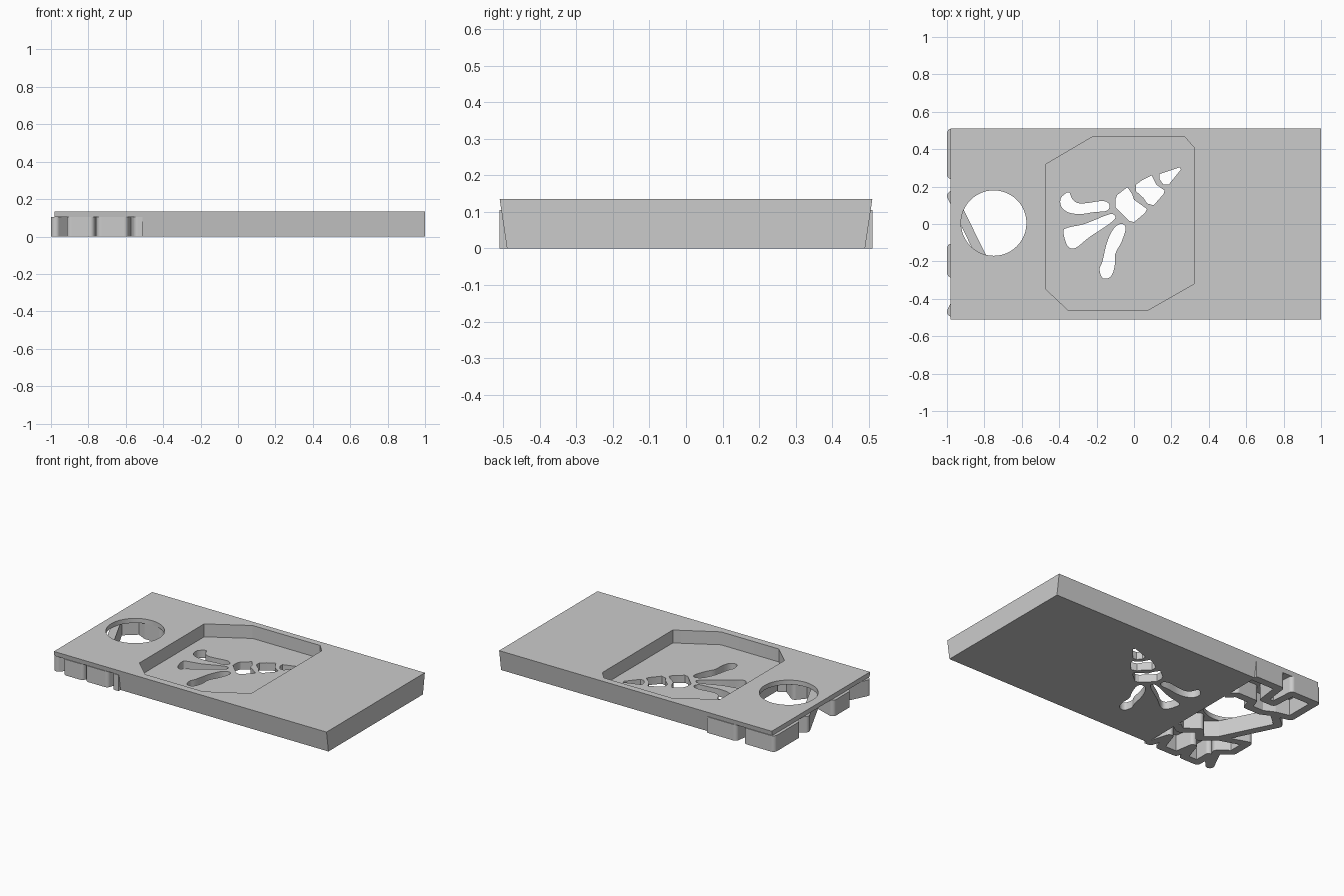
import bpy, bmesh, math
from mathutils import Vector

if "Cube" in bpy.data.objects:
    bpy.data.objects.remove(bpy.data.objects["Cube"])

grey = bpy.data.materials.new("light_grey")
grey.diffuse_color = (0.6, 0.6, 0.6, 1)
grey.use_nodes = True
grey.node_tree.nodes["Principled BSDF"].inputs["Base Color"].default_value = grey.diffuse_color


def finish(bm, name):
    bmesh.ops.recalc_face_normals(bm, faces=bm.faces)
    me = bpy.data.meshes.new(name)
    bm.to_mesh(me)
    bm.free()
    ob = bpy.data.objects.new(name, me)
    bpy.context.collection.objects.link(ob)
    me.materials.append(grey)
    return ob


def prism(bm, pts, z0, z1):
    face = bm.faces.new([bm.verts.new((x, y, z0)) for x, y in pts])
    ext = bmesh.ops.extrude_face_region(bm, geom=[face])["geom"]
    top = [v for v in ext if isinstance(v, bmesh.types.BMVert)]
    bmesh.ops.translate(bm, verts=top, vec=(0, 0, z1 - z0))


def circle(cx, cy, r, n):
    return [(cx + r * math.cos(2 * math.pi * i / n),
             cy + r * math.sin(2 * math.pi * i / n)) for i in range(n)]


def rounded(pts, steps=4):
    """Closed smooth loop through the points."""
    p, out = [Vector(q) for q in pts], []
    n = len(p)
    for i in range(n):
        a, b, c, d = p[i - 1], p[i], p[(i + 1) % n], p[(i + 2) % n]
        for s in range(steps):
            t = s / steps
            q = (2 * b + (c - a) * t + (2 * a - 5 * b + 4 * c - d) * t**2
                 + (3 * b - a - 3 * c + d) * t**3) / 2
            out.append((q.x, q.y))
    return out


def cut(target, pts, z0, z1):
    bm = bmesh.new()
    prism(bm, pts, z0, z1)
    tool = finish(bm, "cutter")
    tool.hide_render = True
    mod = target.modifiers.new("cut", 'BOOLEAN')
    mod.operation, mod.solver, mod.object = 'DIFFERENCE', 'EXACT', tool
    bpy.context.view_layer.objects.active = target
    bpy.ops.object.modifier_apply(modifier=mod.name)
    bpy.data.objects.remove(tool)


# Body: solid block with a thin overhanging plate, sides flaring upwards
H, STEP, PLATE = 0.135, -0.515, 0.105
profile = [(STEP, 0), (1, 0), (1, H), (-0.98, H), (-0.98, PLATE), (STEP, PLATE)]
bm = bmesh.new()
rings = [[bm.verts.new((x, s * (0.49 + 0.02 * z / H), z)) for x, z in profile]
         for s in (-1, 1)]
for ring in rings:
    bm.faces.new(ring)
for i in range(6):
    j = (i + 1) % 6
    bm.faces.new((rings[0][i], rings[0][j], rings[1][j], rings[1][i]))
body = finish(bm, "body")

# Shallow eight-sided pocket and round finger hole
pocket = [(-.22, .467), (.27, .467), (.32, .41), (.32, -.32),
          (.07, -.463), (-.35, -.463), (-.47, -.35), (-.47, .32)]
cut(body, pocket, 0.05, 0.3)
cut(body, circle(-.75, .005, .175, 48), 0.05, 0.3)

# Three tapering root segments
roots = [
    [(-.10, .13), (-.09, .155), (-.035, .197), (-.01, .16), (0, .13),
     (.07, .08), (.06, .06), (0, .01), (-.025, .016), (-.10, .09)],
    [(.01, .21), (.045, .235), (.094, .26), (.12, .21), (.163, .18),
     (.158, .16), (.105, .10), (.07, .11), (.05, .14), (.01, .176)],
    [(.136, .267), (.245, .303), (.25, .29), (.185, .21), (.158, .21), (.136, .24)],
]
for pts in roots:
    cut(body, pts, -0.1, 0.2)

# Three rounded leaves
leaves = [
    [(-.39, .14), (-.35, .17), (-.33, .134), (-.30, .112), (-.25, .112), (-.163, .123),
     (-.13, .10), (-.147, .07), (-.21, .064), (-.29, .053), (-.355, .064), (-.39, .096)],
    [(-.377, -.043), (-.355, -.02), (-.265, 0), (-.158, .043), (-.115, .053),
     (-.1, .032), (-.14, -.005), (-.238, -.07), (-.313, -.128), (-.355, -.118)],
    [(-.094, -.01), (-.06, 0), (-.045, -.027), (-.067, -.096), (-.1, -.16), (-.104, -.23),
     (-.126, -.283), (-.168, -.289), (-.184, -.24), (-.168, -.198), (-.147, -.107), (-.12, -.043)],
]
for pts in leaves:
    cut(body, rounded(pts), -0.1, 0.2)


# Folded walls under the plate, with rounded corners
def folded_wall(name, path, r=0.025):
    bm = bmesh.new()
    path = [Vector(p) for p in path]
    for a, b in zip(path, path[1:]):
        side = (b - a).orthogonal().normalized() * r
        prism(bm, [tuple(q) for q in (a + side, b + side, b - side, a - side)], 0, PLATE)
    for p in path[1:-1]:
        prism(bm, circle(p.x, p.y, r, 16), 0, PLATE)
    return finish(bm, name)


folded_wall("outer_folded_wall", [
    (-.51, .485), (-.70, .485), (-.72, .33), (-.79, .33), (-.80, .485), (-.975, .485),
    (-.975, .265), (-.87, .24), (-.975, .15), (-.81, -.185), (-.975, -.13), (-.975, -.26),
    (-.90, -.32), (-.975, -.47), (-.89, -.38), (-.89, -.485), (-.79, -.485), (-.75, -.36),
    (-.73, -.485), (-.61, -.485), (-.57, -.36), (-.535, -.485), (-.51, -.485)])
folded_wall("back_inner_wall", [(-.51, .22), (-.56, .27), (-.68, .27), (-.70, .205),
                                (-.80, .205), (-.87, .24)])
folded_wall("front_inner_wall", [(-.51, -.22), (-.57, -.26), (-.66, -.19), (-.72, -.26),
                                 (-.81, -.185)])

for ob in bpy.data.objects:
    ob.select_set(True)
bpy.ops.object.shade_smooth_by_angle(angle=math.radians(30))
